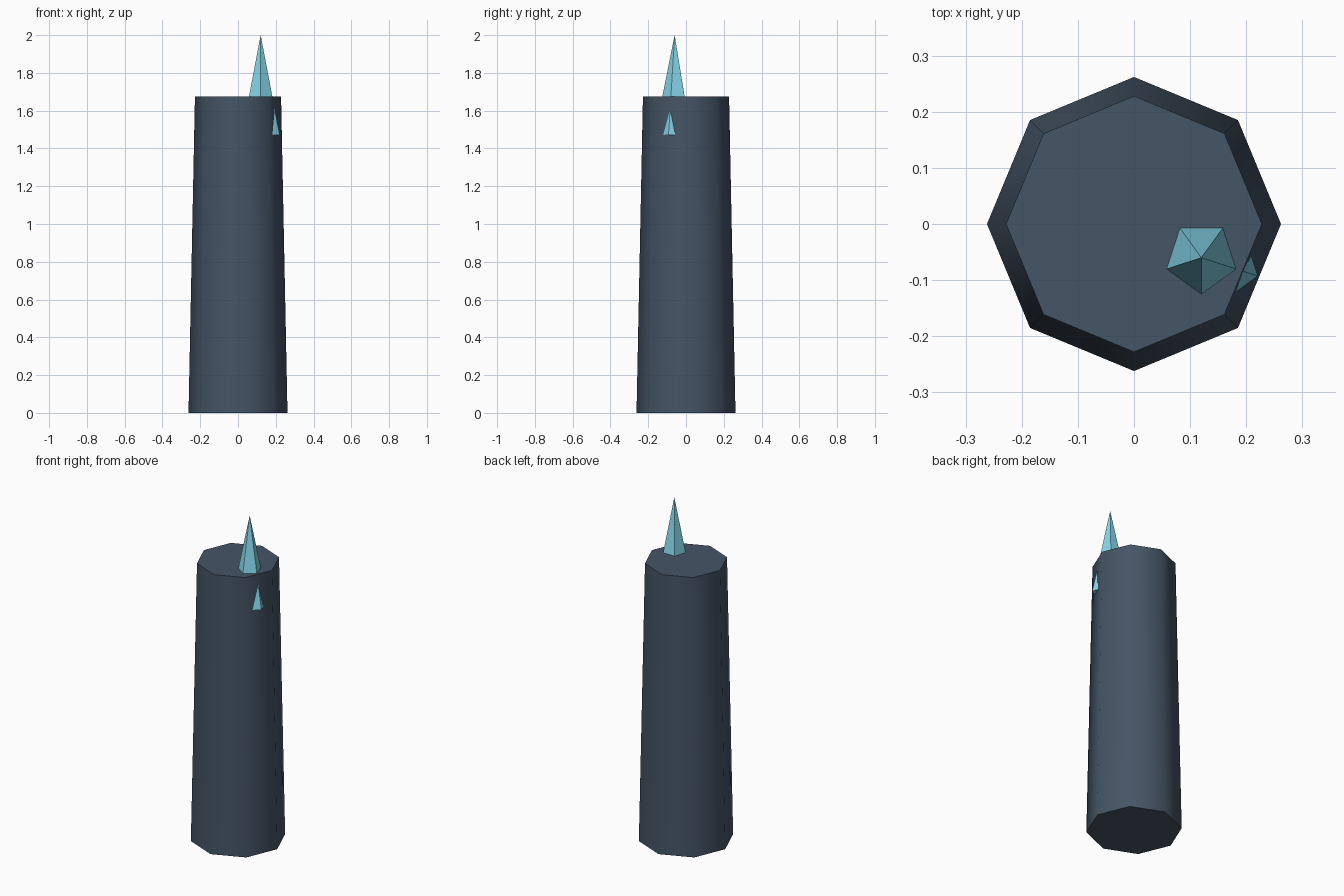
import bpy
from math import pi

if "Cube" in bpy.data.objects:
    bpy.data.objects.remove(bpy.data.objects["Cube"])


def tapered(name, sides, r_bottom, r_top, z0, z1, xy, color, turn=0.0):
    bpy.ops.mesh.primitive_cone_add(
        vertices=sides, radius1=r_bottom, radius2=r_top, depth=z1 - z0,
        location=(xy[0], xy[1], (z0 + z1) / 2), rotation=(0, 0, turn))
    obj = bpy.context.object
    obj.name = name
    mat = bpy.data.materials.new(name + "_material")
    mat.diffuse_color = (*color, 1)
    mat.use_nodes = True
    mat.node_tree.nodes["Principled BSDF"].inputs["Base Color"].default_value = mat.diffuse_color
    obj.data.materials.append(mat)
    return obj


# Eight-sided tapering stone pillar with soft sides and crisp caps
tapered("stone_pillar", 8, 0.262, 0.228, 0.0, 1.675, (0, 0), (0.06, 0.09, 0.13))
bpy.ops.object.shade_smooth_by_angle(angle=pi / 3)

# Five-sided crystal sunk into the pillar, one edge poking through its side
tapered("crystal_spike", 5, 0.106, 0.0, 1.47, 2.0, (0.12, -0.06),
        (0.24, 0.68, 0.83), turn=pi)
